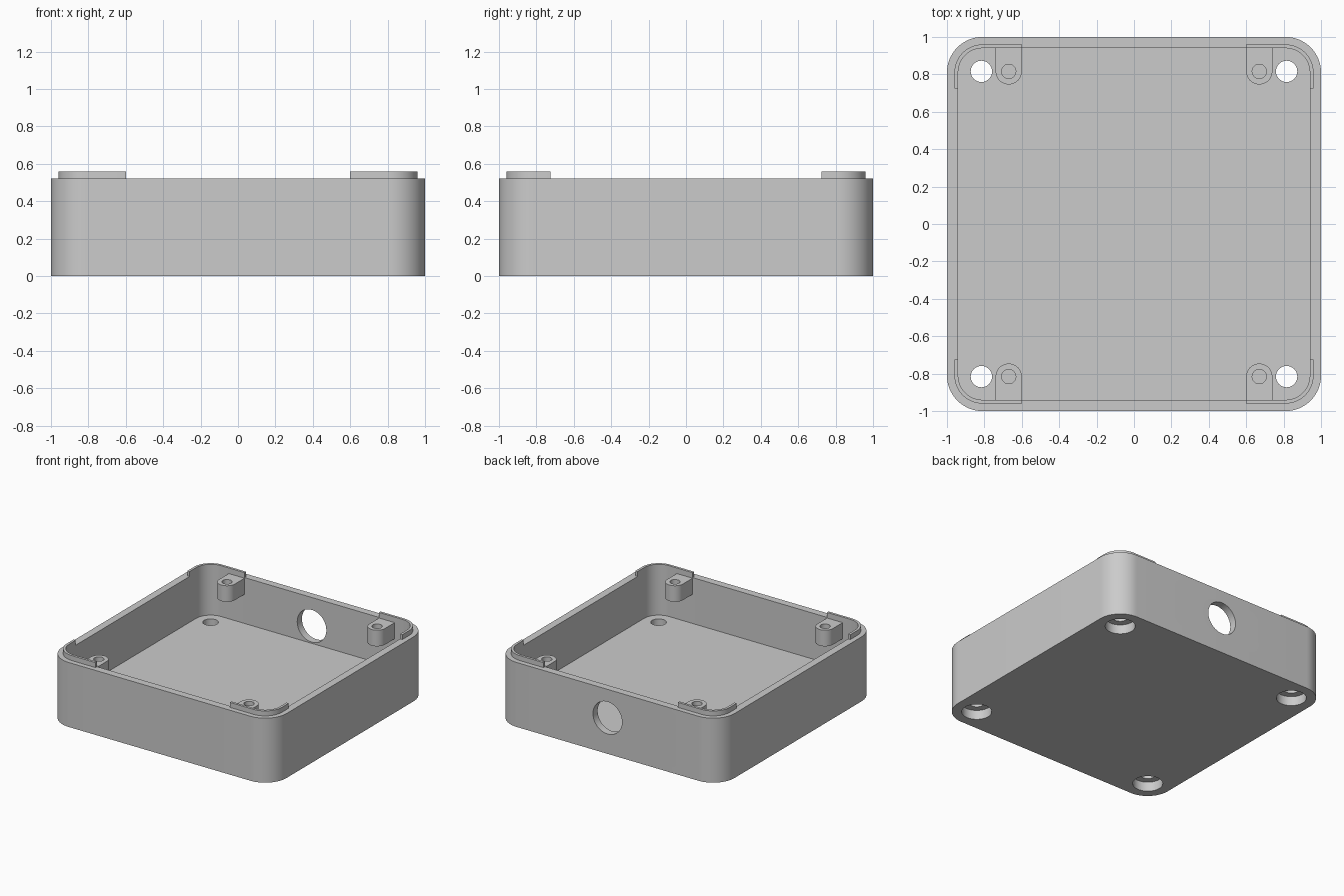
import bpy, bmesh
from math import sin, cos, pi, radians

cube = bpy.data.objects.get("Cube")
if cube:
    bpy.data.objects.remove(cube)

grey = bpy.data.materials.new("plain grey")
grey.use_nodes = True
grey.diffuse_color = (0.6, 0.6, 0.6, 1)
grey.node_tree.nodes["Principled BSDF"].inputs["Base Color"].default_value = (0.6, 0.6, 0.6, 1)

RIM, FLOOR, LIP_TOP = 0.52, 0.15, 0.56
WALL, CORNER = 0.94, 0.81      # inner wall face, corner arc centre
HOLE, BOSS_X, BOSS_R = 0.816, 0.67, 0.07


def arc(cx, cy, r, start, end, steps=16):
    angles = [radians(start + (end - start) * i / steps) for i in range(steps + 1)]
    return [(cx + r * cos(a), cy + r * sin(a)) for a in angles]


def rounded_square(half):
    r = half - CORNER
    points = []
    for i, (sx, sy) in enumerate([(1, 1), (-1, 1), (-1, -1), (1, -1)]):
        points += arc(sx * CORNER, sy * CORNER, r, 90 * i, 90 * i + 90)
    return points


def prism(name, outline, bottom, top):
    """Extrude a flat outline from bottom to top."""
    bm = bmesh.new()
    face = bm.faces.new([bm.verts.new((x, y, bottom)) for x, y in outline])
    grown = bmesh.ops.extrude_face_region(bm, geom=[face])["geom"]
    verts = [v for v in grown if isinstance(v, bmesh.types.BMVert)]
    bmesh.ops.translate(bm, verts=verts, vec=(0, 0, top - bottom))
    bmesh.ops.recalc_face_normals(bm, faces=bm.faces)
    mesh = bpy.data.meshes.new(name)
    bm.to_mesh(mesh)
    bm.free()
    mesh.materials.append(grey)
    obj = bpy.data.objects.new(name, mesh)
    bpy.context.collection.objects.link(obj)
    return obj


def rod(x, y, r, bottom, top):
    return prism("cutter", arc(x, y, r, 0, 360, 48)[:-1], bottom, top)


def activate(obj):
    bpy.ops.object.select_all(action='DESELECT')
    obj.select_set(True)
    bpy.context.view_layer.objects.active = obj


def cut(obj, cutter):
    """Subtract the cutter, then discard it."""
    cutter.hide_render = True
    activate(obj)
    mod = obj.modifiers.new("cut", 'BOOLEAN')
    mod.operation, mod.solver, mod.object = 'DIFFERENCE', 'EXACT', cutter
    bpy.ops.object.modifier_apply(modifier=mod.name)
    bpy.data.objects.remove(cutter)


def finish(obj):
    activate(obj)
    bpy.ops.object.shade_smooth_by_angle(angle=radians(30))


# Open tray with rounded corners
tray = prism("tray", rounded_square(1.0), 0, RIM)
cut(tray, prism("cutter", rounded_square(WALL), FLOOR, 1))

# Cable hole through the back wall
cable = rod(0, 0, 0.13, -0.1, 0.1)
cable.rotation_euler.x = pi / 2
cable.location = (0, 0.97, 0.29)
cut(tray, cable)

corners = [(sx, sy, ("front_" if sy < 0 else "back_") + ("left" if sx > 0 else "right"))
           for sx in (-1, 1) for sy in (-1, 1)]
for sx, sy, where in corners:
    # Counterbored screw hole in the floor
    cut(tray, rod(sx * HOLE, sy * HOLE, 0.057, -0.1, 0.3))
    cut(tray, rod(sx * HOLE, sy * HOLE, 0.11, -0.1, 0.075))

    # Raised locating lip around the corner
    outline = [(0.6, WALL), (0.6, 0.96)]
    outline += arc(CORNER, CORNER, 0.96 - CORNER, 90, 0)
    outline += [(0.96, 0.725), (WALL, 0.725)]
    outline += arc(CORNER, CORNER, WALL - CORNER, 0, 90)
    finish(prism("lip_" + where, [(sx * x, sy * y) for x, y in outline], RIM, LIP_TOP))

    # Screw boss standing off the wall, with a pilot hole
    outline = [(BOSS_X + BOSS_R, 0.95), (BOSS_X - BOSS_R, 0.95)]
    outline += arc(BOSS_X, HOLE, BOSS_R, 180, 360)
    boss = prism("boss_" + where, [(sx * x, sy * y) for x, y in outline], 0.385, 0.515)
    cut(boss, rod(sx * BOSS_X, sy * HOLE, 0.038, 0.3, 0.6))
    finish(boss)

finish(tray)
